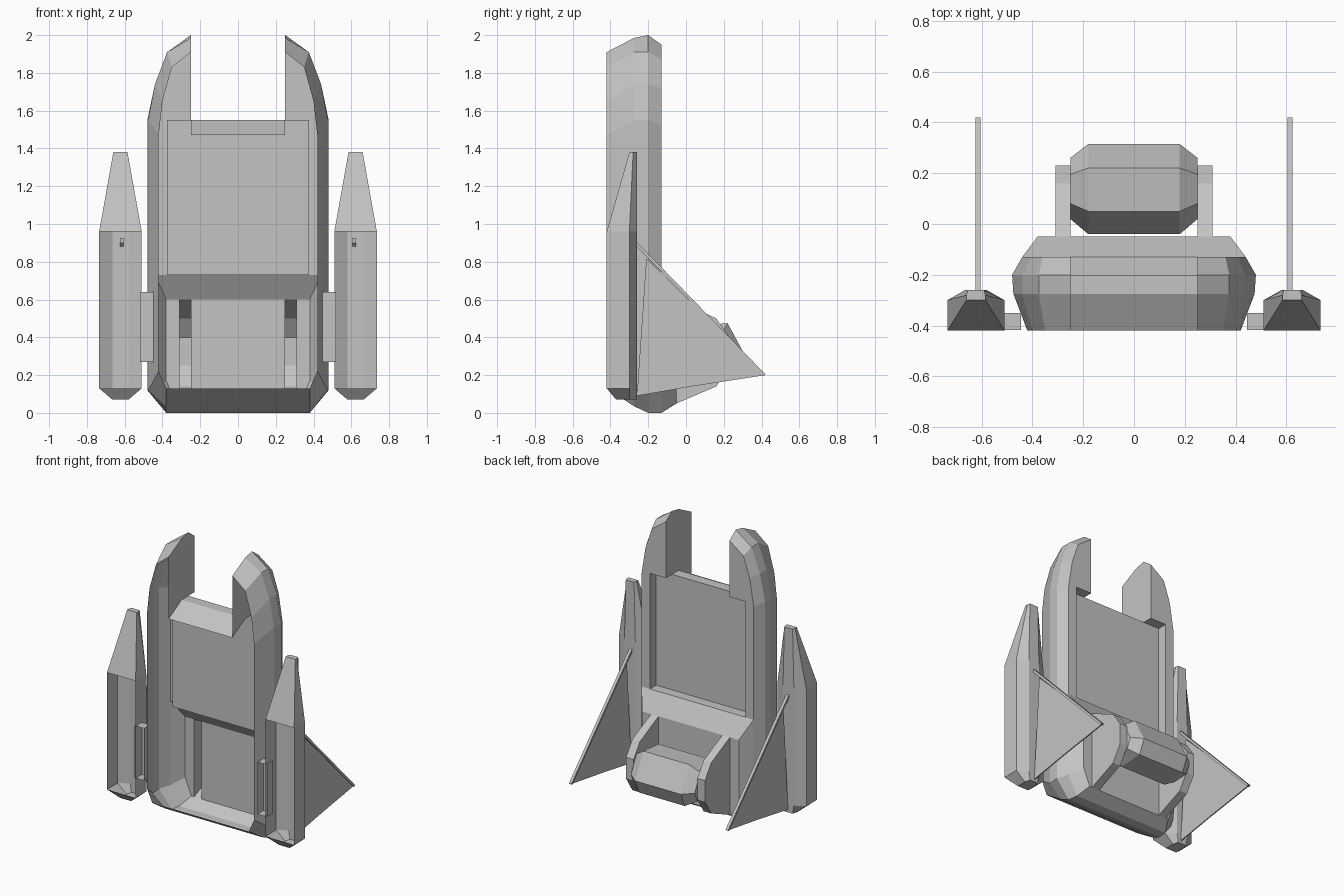
import bpy, bmesh
from mathutils import Vector

cube = bpy.data.objects.get("Cube")
if cube:
    bpy.data.objects.remove(cube)

# single hull colour
grey = bpy.data.materials.new("hull_grey")
grey.use_nodes = True
GREY = (0.55, 0.55, 0.55, 1)
grey.diffuse_color = GREY
grey.node_tree.nodes["Principled BSDF"].inputs["Base Color"].default_value = GREY


def finish(name, bm, mirror=True):
    bmesh.ops.remove_doubles(bm, verts=bm.verts, dist=0.0005)
    bmesh.ops.recalc_face_normals(bm, faces=bm.faces)
    me = bpy.data.meshes.new(name)
    bm.to_mesh(me)
    bm.free()
    me.materials.append(grey)
    ob = bpy.data.objects.new(name, me)
    bpy.context.collection.objects.link(ob)
    if mirror:
        mod = ob.modifiers.new("Mirror", "MIRROR")
        mod.use_clip = True
        mod.merge_threshold = 0.0005
    return ob


def poly(bm, pts):
    return bm.faces.new([bm.verts.new(p) for p in pts])


def strip(bm, a, b, closed=False, skip=()):
    """Quads between two matching chains of points."""
    n = len(a)
    for i in range(n if closed else n - 1):
        if i in skip:
            continue
        j = (i + 1) % n
        quad = []
        for p in (a[i], a[j], b[j], b[i]):
            if all((Vector(p) - Vector(q)).length > 0.0005 for q in quad):
                quad.append(p)
        if len(quad) > 2:
            poly(bm, quad)


def at_y(y, chain):
    return [(x, y, z) for x, z in chain]


# hull: open-fronted shell lofted from front lip to back wall
front = at_y(-0.42, [(0, 1.47), (.25, 1.47), (.25, 1.91), (.35, 1.83), (.4, 1.65),
                     (.42, 1.47), (.42, .73), (.42, .22), (.38, .13), (0, .13)])
wide = [(0, 1.55), (.25, 1.55), (.25, 2), (.375, 1.91), (.44, 1.74),
        (.48, 1.55), (.48, .73), (.48, .12), (.38, 0), (0, 0)]
middle = at_y(-0.2, wide)
fore = at_y(-0.275, [(min(x, .475), min(max(z, .035), 1.985)) for x, z in wide])
back = at_y(-0.13, [(0, 1.55), (.25, 1.55), (.25, 1.95), (.36, 1.87), (.41, 1.72),
                    (.44, 1.53), (.44, .73), (.44, .13), (.37, 0), (0, 0)])
bm = bmesh.new()
strip(bm, front, fore)
strip(bm, fore, middle)
strip(bm, middle, back, skip=(0,))
poly(bm, back[1:6] + [(.375, -.13, 1.55)])
poly(bm, [(.375, -.13, .73), (.375, -.13, 1.55), back[5], back[6]])
finish("hull_shell", bm)

# back pocket, seen from the front as a raised plate
bm = bmesh.new()
rim = [(0, .73), (.375, .73), (.375, 1.55), (.25, 1.55)]
strip(bm, at_y(-.2, rim), at_y(-.13, rim))
poly(bm, at_y(-.2, [(0, .73), (.375, .73), (.375, 1.55), (0, 1.55)]))
finish("back_pocket", bm)

# lower bulge with slots where the arms open into it
bm = bmesh.new()
bulge = at_y(-.05, [(0, .6), (.38, .6), (.38, .17), (.33, .05), (0, .05)])
strip(bm, [(0, -.13, .73)] + back[6:], bulge)
poly(bm, at_y(-.05, [(0, .6), (.25, .6), (.25, .05), (0, .05)]))
poly(bm, at_y(-.05, [(.31, .6), (.38, .6), (.38, .17), (.33, .05), (.31, .05)]))
finish("lower_bulge", bm)

# hollow arms holding the engine
arm = [(-.05, .6), (.16, .5), (.23, .4), (.23, .25), (.16, .14), (-.05, .05)]
bm = bmesh.new()
sides = [[(x, y, z) for y, z in arm] for x in (.25, .31)]
strip(bm, *sides)
for s in sides:
    poly(bm, s)
finish("engine_arm", bm)

# engine: faceted drum with tapered ends
drum = [(.05, .46), (.22, .475), (.315, .3), (.27, .2), (.09, .19), (-.04, .3)]
end = [(.145 + (y - .145) * .68, .32 + (z - .32) * .7) for y, z in drum]
rings = [[(x, y, z) for y, z in prof]
         for x, prof in ((-.25, end), (-.18, drum), (.18, drum), (.25, end))]
bm = bmesh.new()
for a, b in zip(rings, rings[1:]):
    strip(bm, a, b, closed=True)
poly(bm, rings[0])
poly(bm, rings[-1])
finish("engine", bm, mirror=False)


# side pods: open-fronted channels with spiked tops
def at_z(z, chain):
    return [(x, y, z) for x, y in chain]


channel = [(.51, -.42), (.51, -.3), (.58, -.26), (.665, -.26), (.735, -.3), (.735, -.42)]
tip = [(.585, -.3), (.585, -.28), (.59, -.26), (.655, -.26), (.66, -.28), (.66, -.3)]
foot = [(.58, -.37), (.58, -.3), (.59, -.26), (.655, -.26), (.665, -.3), (.665, -.37)]
low, high = at_z(.13, channel), at_z(.96, channel)
bm = bmesh.new()
strip(bm, low, high)
strip(bm, high, at_z(1.38, tip), closed=True)
strip(bm, at_z(.07, foot), low, closed=True)
poly(bm, at_z(1.38, tip))
poly(bm, at_z(.07, foot))
finish("side_pod", bm)


def plate(name, profile, x, half):
    bm = bmesh.new()
    a, b = ([(x + s * half, y, z) for y, z in profile] for s in (-1, 1))
    strip(bm, a, b, closed=True)
    poly(bm, a)
    poly(bm, b)
    return finish(name, bm)


# fins and their bracing rods
plate("fin", [(-.26, .09), (.03, .14), (.42, .2), (-.21, .82)], .615, .004)
plate("fin_rod", [(-.28, .9), (-.28, .925), (.42, .205), (.41, .195)], .615, .01)

# brackets joining pods to hull, open at the front
bm = bmesh.new()
near, far = (at_y(y, [(.445, .27), (.52, .27), (.52, .64), (.445, .64)])
             for y in (-.418, -.35))
strip(bm, near, far, closed=True)
poly(bm, far)
finish("pod_bracket", bm)
